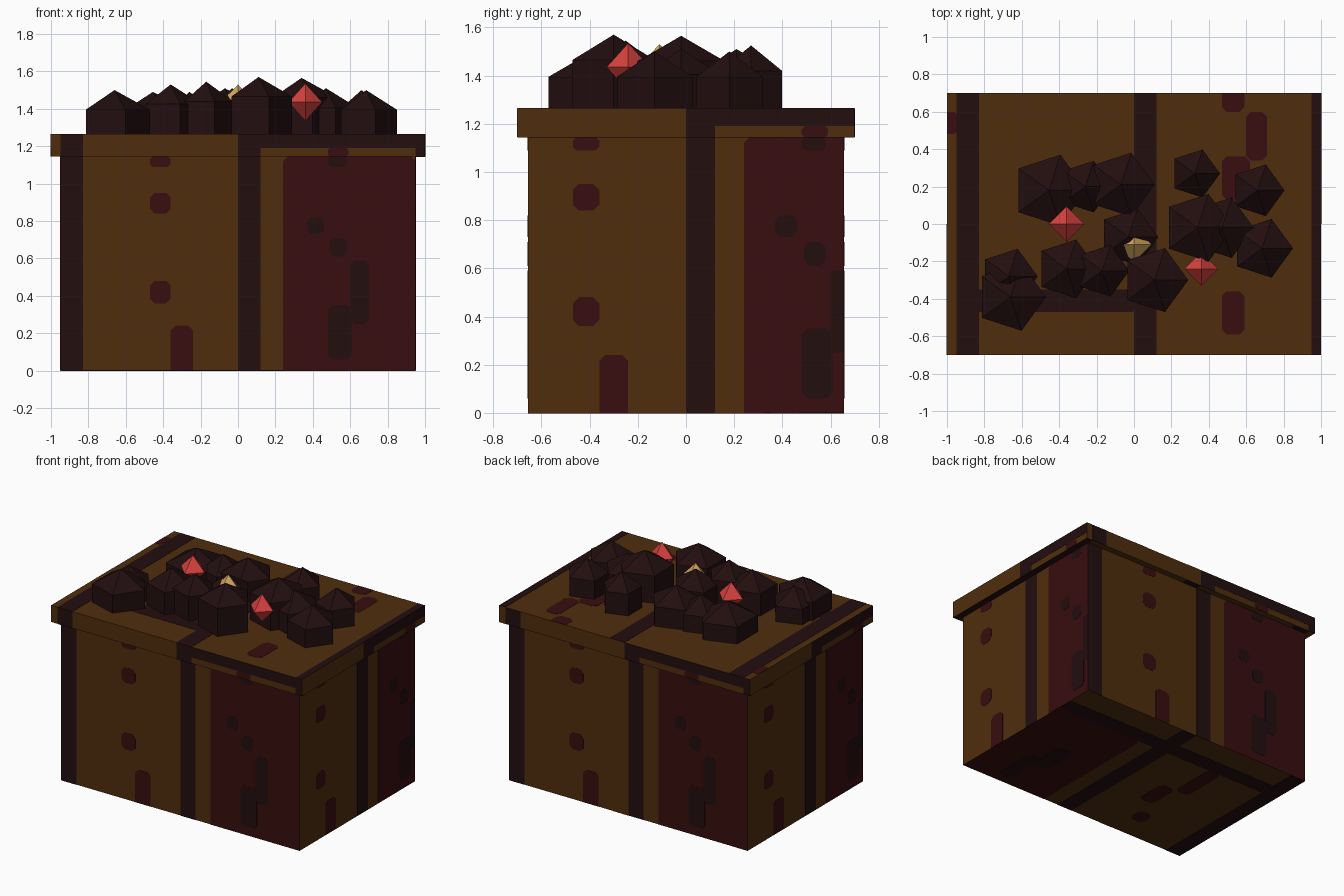
import bpy, bmesh, math
from mathutils import Vector

old = bpy.data.objects.get("Cube")
if old:
    bpy.data.objects.remove(old, do_unlink=True)


def material(name, rgb):
    m = bpy.data.materials.new(name)
    m.use_nodes = True
    m.diffuse_color = (*rgb, 1)
    m.node_tree.nodes["Principled BSDF"].inputs["Base Color"].default_value = (*rgb, 1)
    return m


BROWN = material("brown wood", (.080, .027, .004))
DARK = material("dark charcoal", (.016, .0044, .0048))
RED = material("deep red", (.040, .0042, .0045))
RUBY = material("ruby", (.68, .054, .048))
GOLD = material("gold", (.66, .39, .107))
PAINT = [BROWN, DARK, RED]
B, D, R = range(3)


def finish(name, bm, mats):
    mesh = bpy.data.meshes.new(name)
    bmesh.ops.recalc_face_normals(bm, faces=bm.faces)
    bm.to_mesh(mesh)
    bm.free()
    for m in mats:
        mesh.materials.append(m)
    obj = bpy.data.objects.new(name, mesh)
    bpy.context.collection.objects.link(obj)
    return obj


# Painted patterns: u0, v0, u1, v1, colour, layer
STRIPES = [(-.95, -2, -.83, 2, D, 1), (0, -2, .12, 2, D, 1), (.95, -2, 2, 2, D, 1)]
SIDE = STRIPES + [
    (.1, 1.19, 2, 2, D, 1), (.24, -1, .95, 1.145, R, 1),
    (-.47, .84, -.36, .95, R, 1), (-.47, .36, -.36, .48, R, 1),
    (-.36, -.1, -.24, .24, R, 1), (-.47, 1.09, -.36, 1.145, R, 1),
    (.48, 1.145, .59, 1.19, R, 1),
    (.37, .73, .46, .82, D, 2), (.49, .61, .58, .71, D, 2),
    (.60, .25, .70, .59, D, 2), (.48, .06, .61, .35, D, 2),
    (.48, 1.09, .58, 1.145, D, 2)]
TOP = STRIPES + [
    (-.85, -.47, .02, -.35, D, 1), (.47, .60, .59, .8, R, 1),
    (.60, .34, .71, .60, R, 1), (.47, .13, .62, .36, R, 1),
    (.47, -.59, .59, -.36, R, 1), (-1.1, .48, -.95, .60, R, 1)]
BOTTOM = STRIPES + [
    (-.85, -.47, .98, -.35, D, 1), (.24, -.35, .95, 1, R, 1),
    (-.36, 0, -.24, .24, R, 1), (-.47, -.35, -.36, 0, R, 1),
    (-.47, .36, -.36, .48, R, 1),
    (.60, .25, .70, .59, D, 2), (.48, .06, .61, .35, D, 2)]


def plate(bm, frame, area, rect):
    """Thin chamfered plate, clipped to the face it lies on."""
    u_dir, v_dir, n, origin = frame
    u0, v0, u1, v1, colour, layer = rect
    a0, b0, a1, b1 = area
    l, b, r, t = max(u0, a0), max(v0, b0), min(u1, a1), min(v1, b1)
    if r - l < .005 or t - b < .005:
        return
    c = min(.025, (r - l) / 4, (t - b) / 4)
    pts = []
    corners = [(l, b, 1, 1), (r, b, -1, 1), (r, t, -1, -1), (l, t, 1, -1)]
    for i, (x, y, sx, sy) in enumerate(corners):
        clipped = x not in (u0, u1) or y not in (v0, v1)
        if clipped:
            pts.append((x, y))
        else:
            pair = [(x, y + sy * c), (x + sx * c, y)]
            pts += pair if i % 2 == 0 else pair[::-1]
    rings = [[bm.verts.new(origin + u_dir * x + v_dir * y + n * h) for x, y in pts]
             for h in (0, layer * .0015)]
    faces = [bm.faces.new(rings[1])]
    for i in range(len(pts)):
        j = (i + 1) % len(pts)
        faces.append(bm.faces.new((rings[0][i], rings[0][j], rings[1][j], rings[1][i])))
    for f in faces:
        f.material_index = colour


def painted_box(name, hx, hy, z0, z1, top, bottom):
    bm = bmesh.new()
    bmesh.ops.create_cube(bm, size=1)
    for v in bm.verts:
        v.co = (v.co.x * 2 * hx, v.co.y * 2 * hy, z0 if v.co.z < 0 else z1)
    up = Vector((0, 0, 1))
    # The same pattern wraps every upright side
    for n, dist, half in ((Vector((0, -1, 0)), hy, hx), (Vector((1, 0, 0)), hx, hy),
                          (Vector((0, 1, 0)), hy, hx), (Vector((-1, 0, 0)), hx, hy)):
        frame = (up.cross(n), up, n, n * dist)
        for rect in SIDE:
            plate(bm, frame, (-half, z0, half, z1), rect)
    x = Vector((1, 0, 0))
    for side, z, pattern in ((1, z1, top), (-1, z0, bottom)):
        frame = (x, Vector((0, side, 0)), up * side, up * z)
        for rect in pattern:
            plate(bm, frame, (-hx, -hy, hx, hy), rect)
    return finish(name, bm, PAINT)


painted_box("crate_body", .95, .655, 0, 1.145, [], BOTTOM)
painted_box("crate_lid", 1, .70, 1.145, 1.264, TOP, STRIPES)


# Coal lumps: five-sided prisms with pointed tops
def lump(name, x, y, r, peak):
    bm = bmesh.new()
    rings = [[bm.verts.new((x + r * math.cos(i * math.tau / 5),
                            y + r * math.sin(i * math.tau / 5), z)) for i in range(5)]
             for z in (1.26, peak - .105)]
    apex = bm.verts.new((x, y, peak))
    bm.faces.new(rings[0])
    for i in range(5):
        j = (i + 1) % 5
        bm.faces.new((rings[0][i], rings[0][j], rings[1][j], rings[1][i]))
        bm.faces.new((rings[1][i], rings[1][j], apex))
    finish(name, bm, [DARK])


LUMPS = [(-.66, -.39, .19, 1.50), (-.67, -.28, .155, 1.48), (-.36, -.24, .165, 1.53),
         (-.17, -.25, .145, 1.545), (.11, -.30, .18, 1.57), (-.03, -.07, .16, 1.51),
         (-.455, .18, .20, 1.49), (-.26, .20, .145, 1.49), (-.07, .21, .18, 1.51),
         (.325, .27, .135, 1.525), (.34, -.02, .19, 1.565), (.47, -.02, .17, 1.51),
         (.66, .18, .145, 1.50), (.685, -.13, .165, 1.50)]
for i, spec in enumerate(LUMPS):
    lump(f"coal_lump_{i + 1}", *spec)


# Gems: octahedra
def gem(name, x, y, z, r, h, mat):
    bm = bmesh.new()
    ring = [bm.verts.new((x + r * math.cos(i * math.pi / 2),
                          y + r * math.sin(i * math.pi / 2), z)) for i in range(4)]
    for tip in (bm.verts.new((x, y, z + h)), bm.verts.new((x, y, z - h))):
        for i in range(4):
            bm.faces.new((ring[i], ring[(i + 1) % 4], tip))
    finish(name, bm, [mat])


gem("right_ruby", -.36, 0, 1.43, .095, .1, RUBY)
gem("left_ruby", .36, -.24, 1.435, .09, .1, RUBY)
gem("gold_gem", 0, -.11, 1.43, .095, .1, GOLD)
